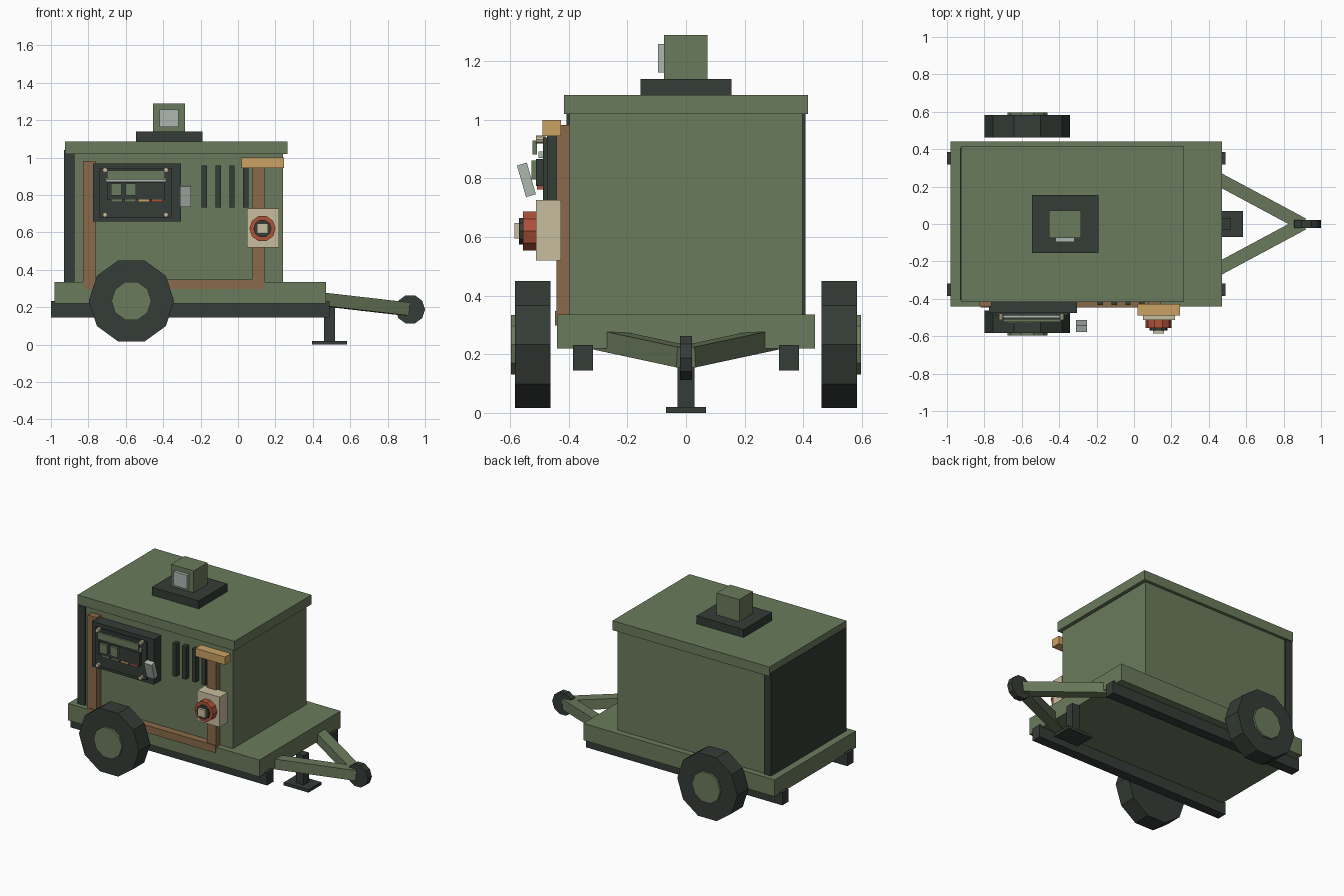
import bpy, math
from mathutils import Vector

if "Cube" in bpy.data.objects:
    bpy.data.objects.remove(bpy.data.objects["Cube"])


def material(name, hexcode):
    srgb = [int(hexcode[i:i + 2], 16) / 255 for i in (0, 2, 4)]
    lin = [c / 12.92 if c <= 0.04045 else ((c + 0.055) / 1.055) ** 2.4 for c in srgb]
    m = bpy.data.materials.new(name)
    m.diffuse_color = (*lin, 1)
    m.use_nodes = True
    m.node_tree.nodes["Principled BSDF"].inputs["Base Color"].default_value = m.diffuse_color
    return m


GREEN = material("olive green", "6b7b5d")
DARK = material("dark grey", "353c37")
BROWN = material("brown", "8a6a4a")
TAN = material("tan", "cba264")
BEIGE = material("beige", "c9bf9f")
RED = material("rust red", "ad5239")
SILVER = material("silver", "adb7b0")


def finish(name, mat):
    ob = bpy.context.object
    ob.name = name
    ob.data.materials.append(mat)
    return ob


def box(name, mat, x, y, z):
    """Box from (min, max) ranges on each axis."""
    bpy.ops.mesh.primitive_cube_add(size=1)
    ob = finish(name, mat)
    ob.location = [(a + b) / 2 for a, b in (x, y, z)]
    ob.scale = [abs(b - a) for a, b in (x, y, z)]
    return ob


def disc(name, mat, x, z, r, y, sides=10):
    """Cylinder along y with a corner pointing to +x and -x."""
    bpy.ops.mesh.primitive_cylinder_add(
        vertices=sides, radius=r, depth=abs(y[1] - y[0]),
        location=(x, sum(y) / 2, z), rotation=(math.pi / 2, 0, 0))
    ob = finish(name, mat)
    # primitive starts with a corner on local y; turn it onto x
    ob.rotation_euler = (math.pi / 2, math.pi / 2, 0)
    return ob


def beam(name, mat, a, b, w):
    a, b = Vector(a), Vector(b)
    ob = box(name, mat, (0, 1), (0, 1), (0, 1))
    ob.location = (a + b) / 2
    ob.scale = ((b - a).length, w, w)
    d = (b - a).normalized()
    ob.rotation_euler = (0, -math.asin(d.z), math.atan2(d.y, d.x))
    return ob


# chassis
box("deck", GREEN, (-0.98, 0.47), (-0.44, 0.44), (0.22, 0.335))
for s, side in ((-1, "front"), (1, "back")):
    box(f"{side}_chassis_rail", DARK, (-1.0, 0.49), (s * 0.318, s * 0.385), (0.145, 0.232))
    disc(f"{side}_wheel", DARK, -0.57, 0.233, 0.228, (s * 0.463, s * 0.583))
    disc(f"{side}_wheel_hub", GREEN, -0.57, 0.233, 0.107, (s * 0.56, s * 0.597))
    beam(f"{side}_drawbar", GREEN, (0.37, s * 0.284, 0.251), (0.9, 0, 0.19), 0.07)

# hitch and jack stand
disc("hitch_coupler", DARK, 0.921, 0.188, 0.079, (-0.021, 0.021))
box("jack_post", DARK, (0.46, 0.518), (-0.029, 0.029), (0.01, 0.22))
box("jack_foot", DARK, (0.395, 0.583), (-0.069, 0.069), (0, 0.02))

# housing
box("housing", GREEN, (-0.9, 0.24), (-0.397, 0.397), (0.33, 1.03))
box("rear_panel", DARK, (-0.93, -0.875), (-0.407, 0.407), (0.335, 1.04))
box("roof", GREEN, (-0.925, 0.265), (-0.417, 0.417), (1.02, 1.085))

# roof exhaust
box("exhaust_base", DARK, (-0.545, -0.19), (-0.155, 0.155), (1.08, 1.14))
box("exhaust_box", GREEN, (-0.455, -0.283), (-0.075, 0.073), (1.13, 1.29))
box("exhaust_plate", SILVER, (-0.42, -0.318), (-0.096, -0.07), (1.162, 1.258))

# brown conduit on the front
for name, x in (("left", (-0.83, -0.762)), ("right", (0.075, 0.143))):
    box(f"{name}_conduit", BROWN, x, (-0.442, -0.39), (0.31, 0.982))
box("lower_conduit", BROWN, (-0.82, 0.143), (-0.447, -0.39), (0.298, 0.348))

# vent slots
for i in range(4):
    x = -0.18 + i * 0.074
    box(f"vent_slot_{i + 1}", DARK, (x - 0.014, x + 0.014), (-0.434, -0.39), (0.733, 0.957))

# control panel
box("control_panel", DARK, (-0.775, -0.305), (-0.475, -0.39), (0.657, 0.967))
box("control_faceplate", DARK, (-0.743, -0.353), (-0.488, -0.47), (0.68, 0.94))
for x in (-0.711, -0.385):
    for z in (0.933, 0.694):
        disc("panel_rivet", BEIGE, x, z, 0.013, (-0.512, -0.48), 8)
box("display_plate", GREEN, (-0.7, -0.39), (-0.523, -0.508), (0.882, 0.93))
box("display_strip", SILVER, (-0.705, -0.385), (-0.503, -0.485), (0.87, 0.892))
box("button_plate", DARK, (-0.7, -0.39), (-0.512, -0.485), (0.775, 0.866))
for i, x in enumerate((-0.68, -0.602)):
    box(f"button_{i + 1}", GREEN, (x, x + 0.057), (-0.528, -0.505), (0.797, 0.861))
for i, mat in enumerate((GREEN, GREEN, TAN, RED)):
    x = -0.68 + i * 0.0725
    box(f"indicator_{i + 1}", mat, (x, x + 0.062), (-0.509, -0.485), (0.762, 0.775))
lever = box("side_handle", SILVER, (-0.31, -0.25), (-0.562, -0.527), (0.739, 0.851))
lever.rotation_euler.x = math.radians(16)

# switch box with rotary knob
box("hood_bar", TAN, (0.02, 0.245), (-0.49, -0.427), (0.945, 1.0))
box("switch_box", BEIGE, (0.048, 0.22), (-0.512, -0.427), (0.52, 0.727))
disc("switch_knob", RED, 0.131, 0.62, 0.07, (-0.557, -0.5))
disc("switch_ring", DARK, 0.131, 0.62, 0.048, (-0.57, -0.55))
box("switch_cap", BEIGE, (0.102, 0.16), (-0.586, -0.56), (0.595, 0.648))
